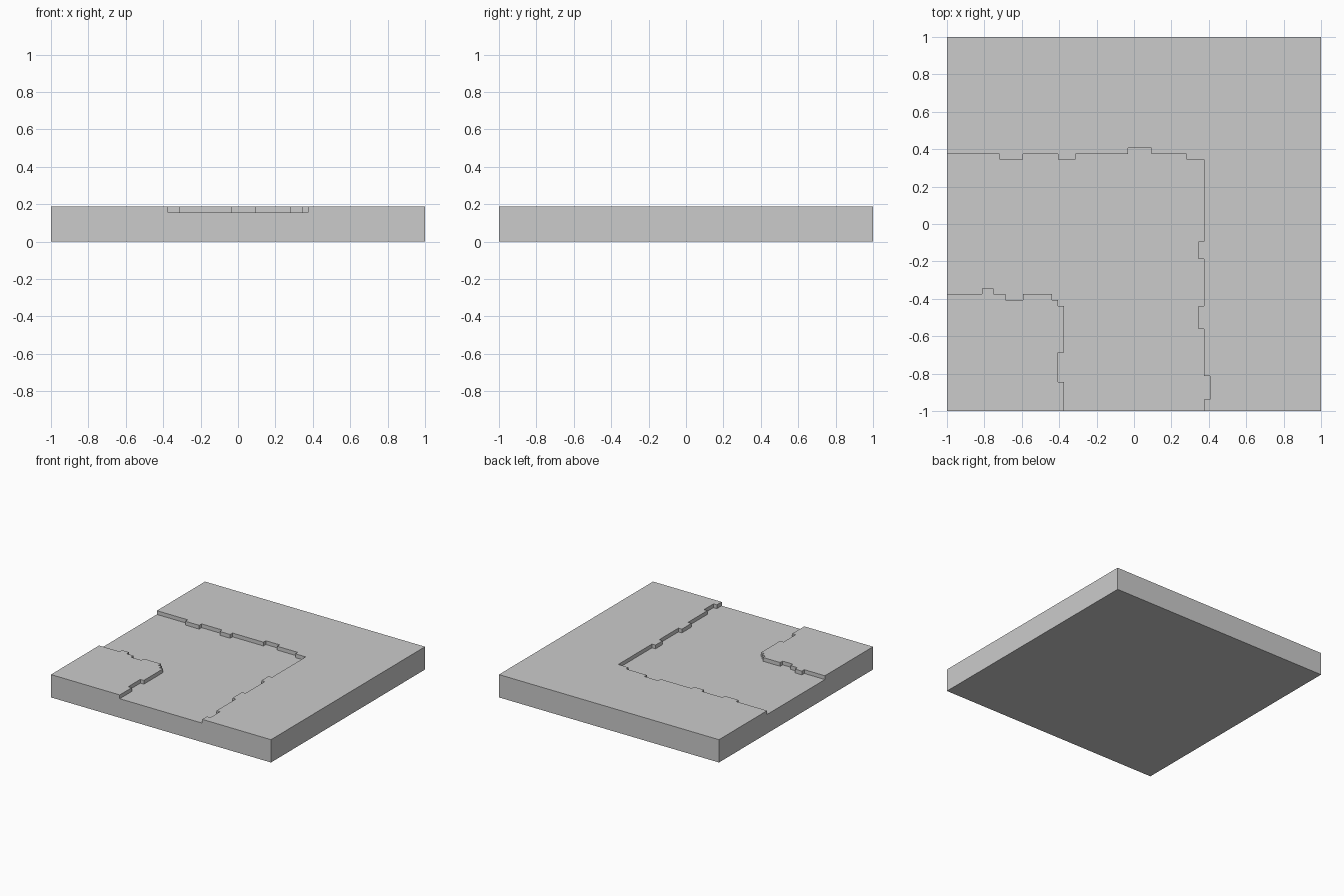
import bpy
import bmesh

if "Cube" in bpy.data.objects:
    bpy.data.objects.remove(bpy.data.objects["Cube"])

U = 1 / 32            # the tile is laid out on a grid of 32nds
LAWN_Z, PATH_Z = 6, 5


def stepped(start, runs, along_x):
    """Corner points of a jagged edge, from (end, level) runs."""
    pts = []
    for end, level in runs:
        pts += [(start, level), (end, level)]
        start = end
    return pts if along_x else [(b, a) for a, b in pts]


def on_border(a, b):
    return any(a[k] == b[k] and abs(a[k]) == 32 for k in (0, 1))


def part(name, outline, top, inner_base):
    """Flat-topped piece; hidden joints between pieces get no wall."""
    outline = [p for i, p in enumerate(outline) if p != outline[i - 1]]
    bm = bmesh.new()

    def vert(p, z):
        return bm.verts.new((p[0] * U, p[1] * U, z * U))

    bm.faces.new([vert(p, top) for p in outline])
    bm.faces.new([vert(p, 0) for p in reversed(outline)])
    for a, b in zip(outline, outline[1:] + outline[:1]):
        base = 0 if on_border(a, b) else inner_base
        if base < top:
            bm.faces.new([vert(a, base), vert(b, base), vert(b, top), vert(a, top)])
    bmesh.ops.remove_doubles(bm, verts=bm.verts, dist=1e-5)
    mesh = bpy.data.meshes.new(name)
    bm.to_mesh(mesh)
    bm.free()
    bpy.context.collection.objects.link(bpy.data.objects.new(name, mesh))


# Jagged borders of the bending path, left side to front side
outer = stepped(-32, [(-23, 12), (-19, 11), (-13, 12), (-10, 11), (-1, 12),
                      (3, 13), (9, 12), (12, 11)], True)
outer += stepped(11, [(-3, 12), (-6, 11), (-14, 12), (-18, 11), (-26, 12),
                      (-30, 13), (-32, 12)], False)
inner = stepped(-32, [(-26, -12), (-24, -11), (-22, -12), (-19, -13),
                      (-14, -12), (-13, -13), (-12, -14)], True)
inner += stepped(-14, [(-22, -12), (-27, -13), (-32, -12)], False)

# Raised ground outside and inside the bend
part("outer_ground", outer + [(32, -32), (32, 32), (-32, 32)], LAWN_Z, PATH_Z)
part("corner_ground", [(-32, -32)] + inner[::-1], LAWN_Z, PATH_Z)

# Sunken path
part("path", inner + outer[::-1], PATH_Z, PATH_Z)
